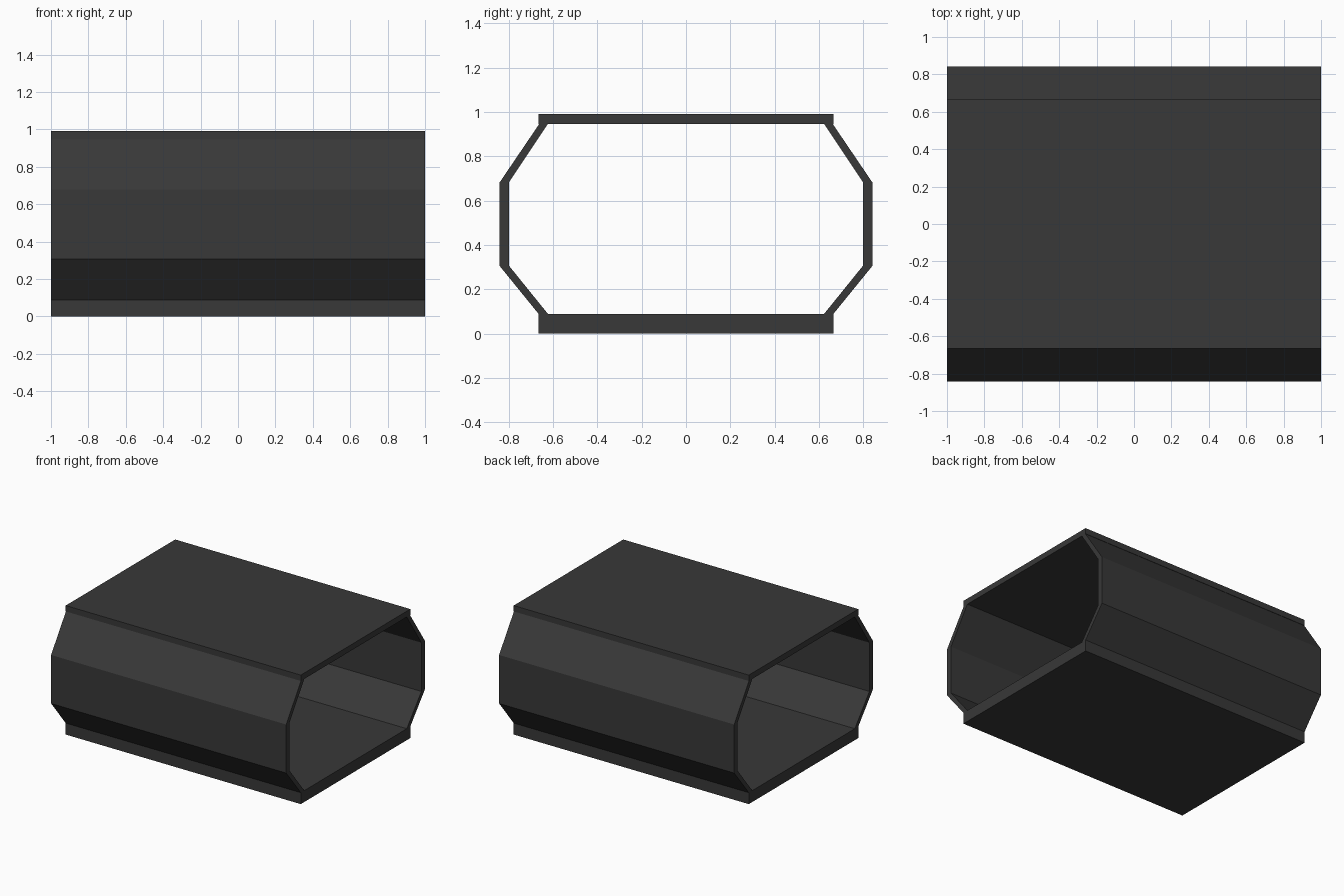
import bpy, bmesh

if "Cube" in bpy.data.objects:
    bpy.data.objects.remove(bpy.data.objects["Cube"])

dark = bpy.data.materials.new("dark_grey")
dark.diffuse_color = (0.04, 0.04, 0.04, 1)
dark.use_nodes = True
dark.node_tree.nodes["Principled BSDF"].inputs["Base Color"].default_value = dark.diffuse_color

HALF_LENGTH = 1.0


def extrude_profile(name, profile, mirror=False):
    """Extrude a closed (y, z) profile along the length of the tunnel."""
    bm = bmesh.new()
    face = bm.faces.new([bm.verts.new((-HALF_LENGTH, y, z)) for y, z in profile])
    new = bmesh.ops.extrude_face_region(bm, geom=[face], use_keep_orig=True)["geom"]
    verts = [g for g in new if isinstance(g, bmesh.types.BMVert)]
    bmesh.ops.translate(bm, vec=(2 * HALF_LENGTH, 0, 0), verts=verts)
    bmesh.ops.recalc_face_normals(bm, faces=bm.faces)
    mesh = bpy.data.meshes.new(name)
    bm.to_mesh(mesh)
    bm.free()
    mesh.materials.append(dark)
    obj = bpy.data.objects.new(name, mesh)
    bpy.context.collection.objects.link(obj)
    if mirror:
        mod = obj.modifiers.new("mirror", 'MIRROR')
        mod.use_axis = (False, True, False)
        mod.use_mirror_merge = False
    return obj


def slab(name, half_width, z0, z1):
    return extrude_profile(name, [(-half_width, z0), (half_width, z0),
                                  (half_width, z1), (-half_width, z1)])


# Thick floor and thin roof
slab("floor", 0.665, 0.0, 0.088)
slab("roof", 0.665, 0.947, 0.992)

# Angular side walls: outer face upwards, then inner face back down
extrude_profile("side_walls", [
    (0.665, 0.088), (0.843, 0.307), (0.843, 0.68), (0.662, 0.947),
    (0.623, 0.947), (0.80, 0.682), (0.80, 0.307), (0.623, 0.088),
], mirror=True)
